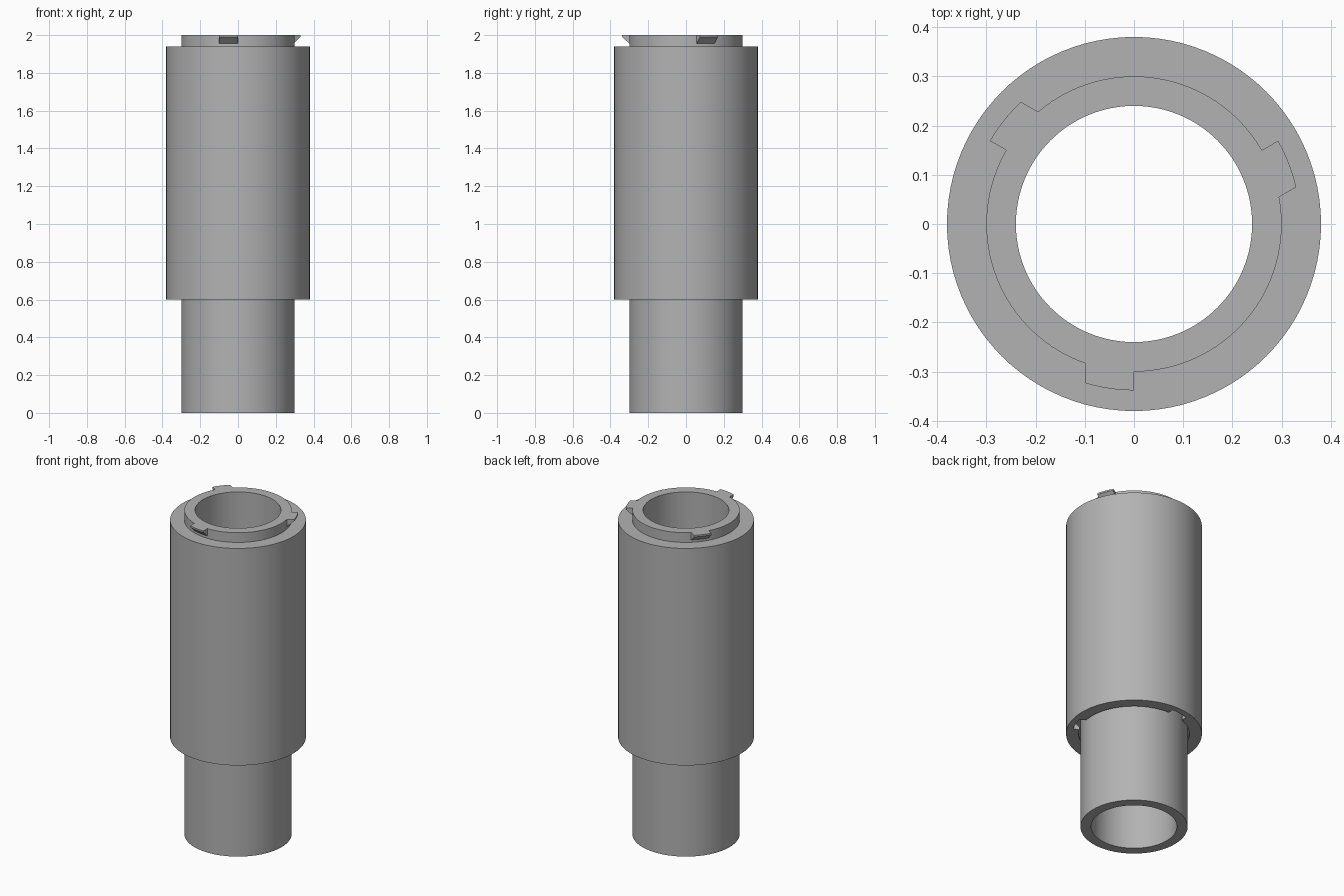
import bpy, bmesh
from math import pi, radians, sqrt
from mathutils import Matrix, Vector

cube = bpy.data.objects.get("Cube")
if cube:
    bpy.data.objects.remove(cube, do_unlink=True)

grey = bpy.data.materials.new("grey_plastic")
grey.use_nodes = True
grey.diffuse_color = (0.45, 0.45, 0.45, 1)
grey.node_tree.nodes["Principled BSDF"].inputs["Base Color"].default_value = (0.45, 0.45, 0.45, 1)


def make_object(name, bm):
    bmesh.ops.recalc_face_normals(bm, faces=bm.faces)
    mesh = bpy.data.meshes.new(name)
    bm.to_mesh(mesh)
    bm.free()
    mesh.materials.append(grey)
    obj = bpy.data.objects.new(name, mesh)
    bpy.context.collection.objects.link(obj)
    return obj


def lathe(name, profile, steps=96):
    """Spin a closed (radius, height) profile around z."""
    bm = bmesh.new()
    verts = [bm.verts.new((r, 0, z)) for r, z in profile]
    edges = [bm.edges.new((a, b)) for a, b in zip(verts, verts[1:] + verts[:1])]
    bmesh.ops.spin(bm, geom=verts + edges, axis=(0, 0, 1), cent=(0, 0, 0),
                   angle=2 * pi, steps=steps, use_merge=True)
    bmesh.ops.remove_doubles(bm, verts=bm.verts, dist=1e-5)
    return make_object(name, bm)


def lug(name, profile, x0, x1, turn, side, steps=6):
    """Straight-sided block whose inner and outer walls follow the tube."""
    bm = bmesh.new()
    rows = []
    for i in range(steps + 1):
        x = x0 + (x1 - x0) * i / steps
        rows.append([bm.verts.new((x, side * sqrt(r * r - x * x), z)) for r, z in profile])
    n = len(profile)
    for a, b in zip(rows, rows[1:]):
        for j in range(n):
            k = (j + 1) % n
            bm.faces.new((a[j], a[k], b[k], b[j]))
    bm.faces.new(rows[0])
    bm.faces.new(rows[-1])
    bm.transform(Matrix.Rotation(radians(turn), 4, "Z"))
    return make_object(name, bm)


def smooth(obj):
    bpy.ops.object.select_all(action="DESELECT")
    obj.select_set(True)
    bpy.context.view_layer.objects.active = obj
    bpy.ops.object.shade_smooth_by_angle(angle=radians(30))


# Body: open tube, thick sleeve, top collar and grooved socket under the sleeve
body = lathe("sleeved_tube", [
    (0.24, 0), (0.30, 0), (0.30, 0.67), (0.345, 0.67), (0.345, 0.65),
    (0.31, 0.615), (0.31, 0.60), (0.38, 0.60), (0.38, 1.94),
    (0.30, 1.94), (0.30, 2.0), (0.24, 2.0)])

# Entry slots through the socket lip
for i in range(3):
    slot = lug(f"slot_cutter_{i + 1}",
               [(0.304, 0.58), (0.344, 0.58), (0.344, 0.66), (0.304, 0.66)],
               -0.105, 0.005, 120 * i, 1)
    slot.hide_render = True
    slot.hide_set(True)
    cut = body.modifiers.new("entry_slot", "BOOLEAN")
    cut.operation = "DIFFERENCE"
    cut.solver = "EXACT"
    cut.object = slot
smooth(body)

# Locking tabs with sloped undersides on the collar
for i in range(3):
    tab = lug(f"locking_tab_{i + 1}",
              [(0.297, 2.0), (0.338, 2.0), (0.338, 1.99), (0.30, 1.955), (0.297, 1.955)],
              -0.10, 0, 120 * i, -1)
    smooth(tab)
